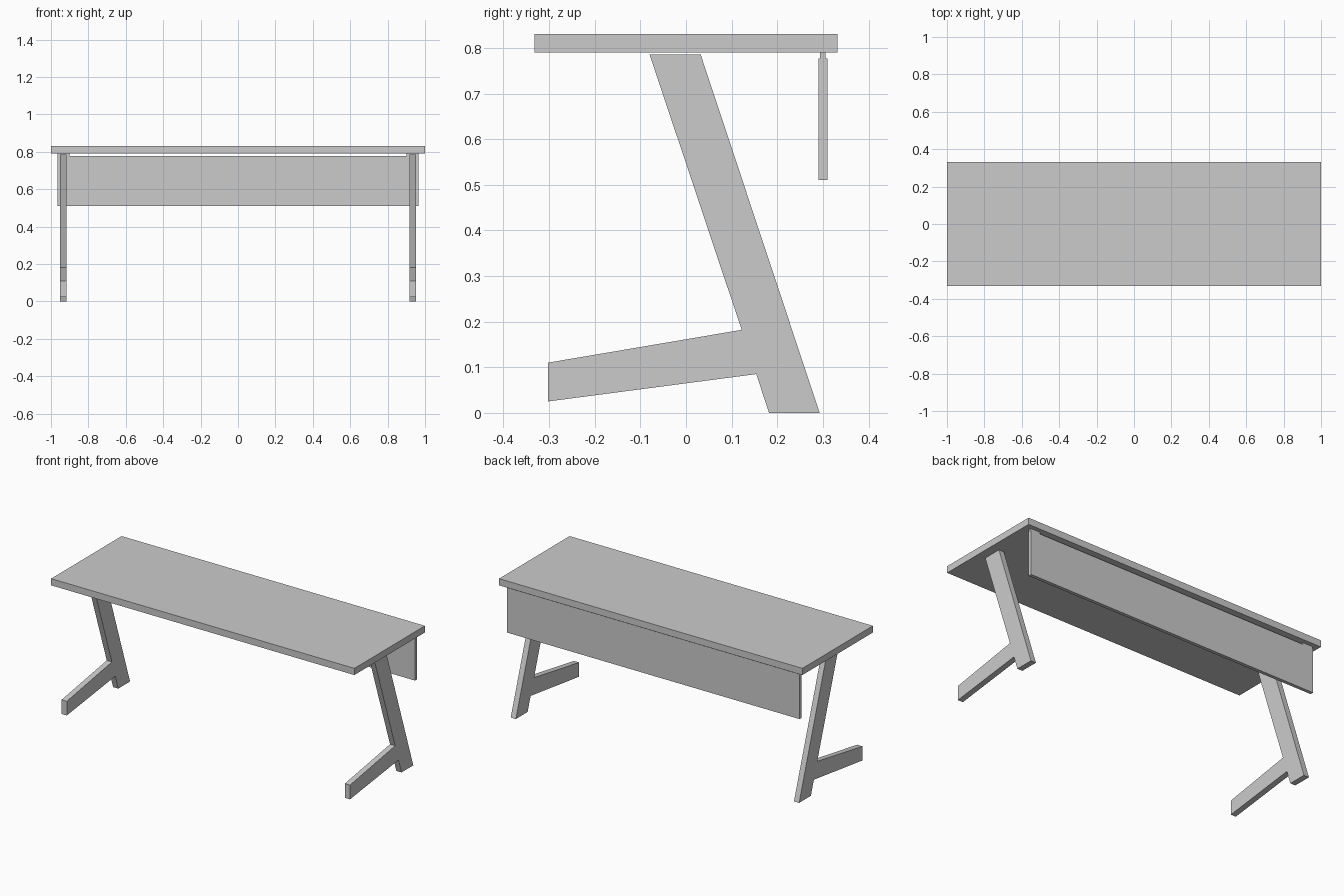
import bpy, bmesh

if "Cube" in bpy.data.objects:
    bpy.data.objects.remove(bpy.data.objects["Cube"])


def box(name, x0, x1, y0, y1, z0, z1):
    bm = bmesh.new()
    bmesh.ops.create_cube(bm, size=1)
    for v in bm.verts:
        v.co.x = x1 if v.co.x > 0 else x0
        v.co.y = y1 if v.co.y > 0 else y0
        v.co.z = z1 if v.co.z > 0 else z0
    return finish(name, bm)


def side_profile(name, points, x0, x1):
    # Extrude a (y, z) outline along x
    bm = bmesh.new()
    face = bm.faces.new([bm.verts.new((x0, y, z)) for y, z in points])
    out = bmesh.ops.extrude_face_region(bm, geom=[face])
    moved = [g for g in out["geom"] if isinstance(g, bmesh.types.BMVert)]
    bmesh.ops.translate(bm, vec=(x1 - x0, 0, 0), verts=moved)
    return finish(name, bm)


def finish(name, bm):
    bmesh.ops.recalc_face_normals(bm, faces=bm.faces)
    mesh = bpy.data.meshes.new(name)
    bm.to_mesh(mesh)
    bm.free()
    obj = bpy.data.objects.new(name, mesh)
    bpy.context.collection.objects.link(obj)
    return obj


def mirror_x(obj):
    obj.modifiers.new("Mirror", 'MIRROR').use_axis[0] = True


# Desk top
box("desk_top", -1, 1, -0.332, 0.332, 0.79, 0.83)

# Privacy panel hanging at the back
box("back_panel", -0.965, 0.965, 0.29, 0.31, 0.51, 0.777)

# Short hangers joining panel and top
mirror_x(box("panel_hanger", 0.9, 0.965, 0.294, 0.306, 0.777, 0.79))

# Slanted legs with forward foot
leg_outline = [(-0.08, 0.786), (0.032, 0.786), (0.293, 0), (0.182, 0),
               (0.154, 0.085), (-0.303, 0.025), (-0.303, 0.11), (0.122, 0.182)]
mirror_x(side_profile("leg", leg_outline, 0.917, 0.951))
